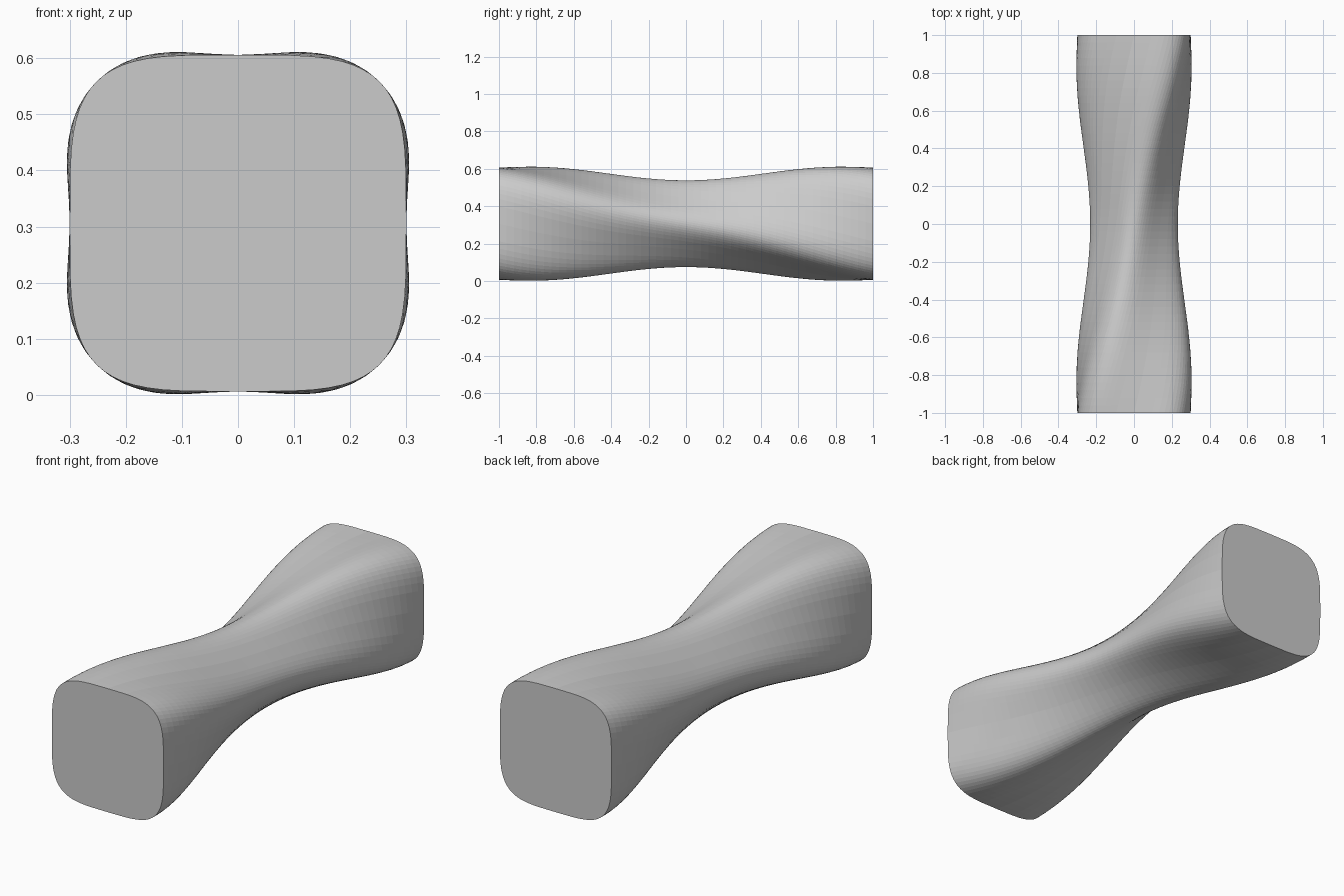
import bpy
import bmesh
from math import cos, sin, pi, copysign
from mathutils import Matrix, Vector

if "Cube" in bpy.data.objects:
    bpy.data.objects.remove(bpy.data.objects["Cube"])

SIDES, RINGS = 64, 50
HALF = 0.3       # half width of the end faces
WAIST = 0.65     # scale at mid length
TWIST = pi / 2   # total twist along the bar
CENTRE_Z = 0.306


def squircle(t):
    """Point on a fourth-power superellipse in the xz plane."""
    c, s = cos(t), sin(t)
    return Vector((copysign(abs(c) ** 0.5, c) * HALF, 0,
                   copysign(abs(s) ** 0.5, s) * HALF))


profile = [squircle(2 * pi * i / SIDES) for i in range(SIDES)]
bm = bmesh.new()

# Rings along y, pinched at the waist and turned a quarter turn end to end
rings = []
for j in range(RINGS + 1):
    y = -1 + 2 * j / RINGS
    scale = 1 - (1 - WAIST) * cos(pi * y / 2) ** 2
    turn = Matrix.Rotation(TWIST * (y + 1) / 2, 3, 'Y')
    offset = Vector((0, y, CENTRE_Z))
    rings.append([bm.verts.new(turn @ p * scale + offset) for p in profile])

# Side strips
for a, b in zip(rings, rings[1:]):
    for i in range(SIDES):
        k = (i + 1) % SIDES
        bm.faces.new((a[i], a[k], b[k], b[i]))

# Flat end caps
bm.faces.new(rings[0])
bm.faces.new(rings[-1])
bmesh.ops.recalc_face_normals(bm, faces=bm.faces)

mesh = bpy.data.meshes.new("twisted_bar")
bm.to_mesh(mesh)
bm.free()
bpy.context.collection.objects.link(bpy.data.objects.new("twisted_bar", mesh))
